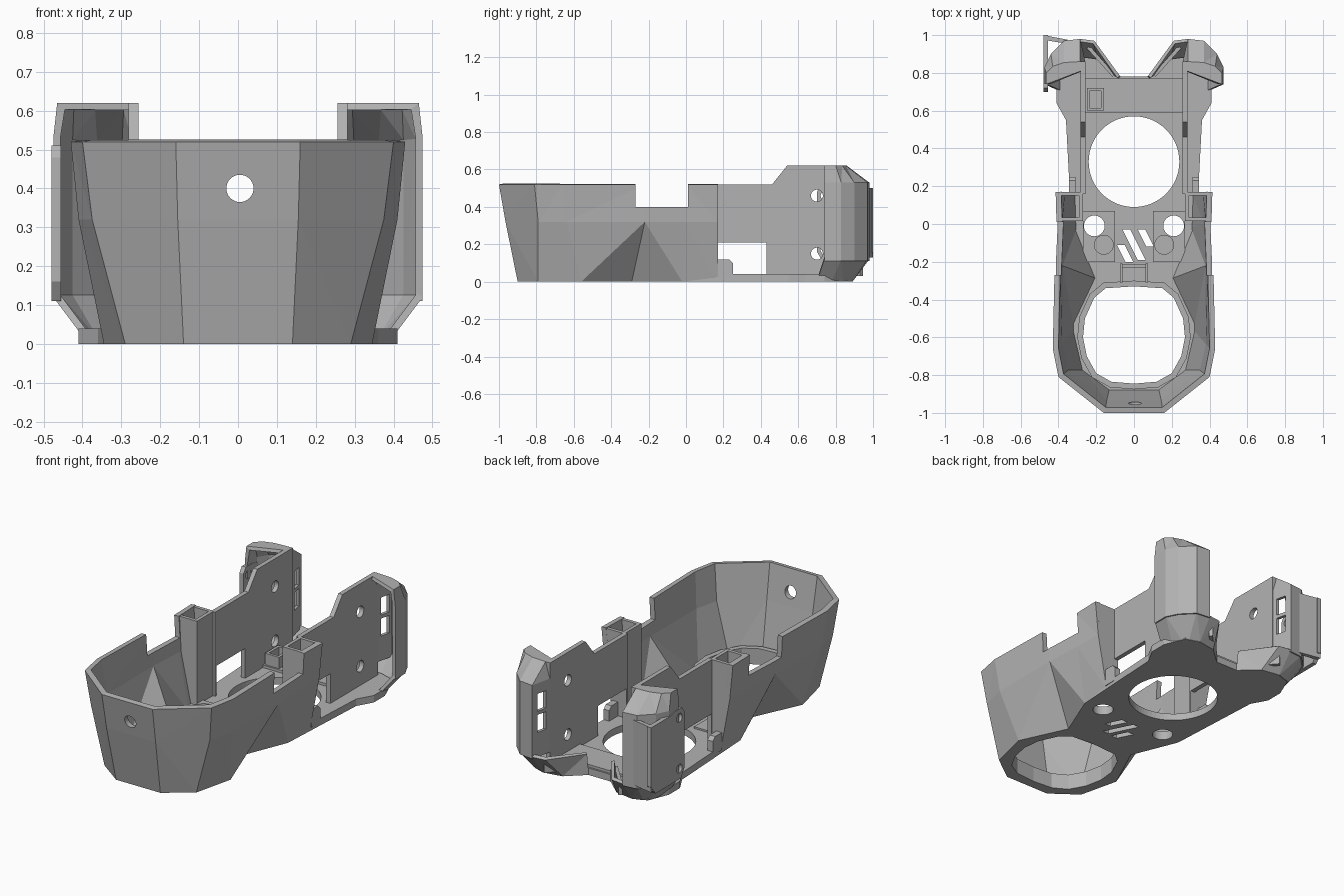
import bpy, bmesh, math
from mathutils import Vector

if "Cube" in bpy.data.objects:
    bpy.data.objects.remove(bpy.data.objects["Cube"])

grey = bpy.data.materials.new("plain grey")
grey.diffuse_color = (0.45, 0.45, 0.45, 1)
grey.use_nodes = True
grey.node_tree.nodes["Principled BSDF"].inputs["Base Color"].default_value = grey.diffuse_color
parts, cutters = [], []


def finish(name, bm, mirror=False, thick=0, offset=-1, cutter=False):
    me = bpy.data.meshes.new(name)
    bm.to_mesh(me)
    bm.free()
    ob = bpy.data.objects.new(name, me)
    bpy.context.collection.objects.link(ob)
    me.materials.append(grey)
    if mirror:
        m = ob.modifiers.new("mirror", 'MIRROR')
        m.use_clip = True
        m.merge_threshold = 0.001
    if thick:
        s = ob.modifiers.new("thickness", 'SOLIDIFY')
        s.thickness, s.offset, s.use_even_offset = thick, offset, True
    if cutter:
        ob.hide_render = True
        cutters.append(ob)
    else:
        parts.append(ob)
    return ob


def prism(name, pts, axis, lo, hi, **kw):
    """Extrude a 2D outline along x, y or z."""
    place = {'x': lambda p, d: (d, p[0], p[1]),
             'y': lambda p, d: (p[0], d, p[1]),
             'z': lambda p, d: (p[0], p[1], d)}[axis]
    bm = bmesh.new()
    a = [bm.verts.new(place(p, lo)) for p in pts]
    b = [bm.verts.new(place(p, hi)) for p in pts]
    bm.faces.new(a)
    bm.faces.new(b)
    for i in range(len(a)):
        j = (i + 1) % len(a)
        bm.faces.new((a[i], a[j], b[j], b[i]))
    bmesh.ops.recalc_face_normals(bm, faces=bm.faces[:])
    return finish(name, bm, **kw)


def rect(x0, x1, y0, y1):
    return [(x0, y0), (x1, y0), (x1, y1), (x0, y1)]


def circle(cx, cy, r, n=32):
    return [(cx + r * math.cos(2 * math.pi * i / n), cy + r * math.sin(2 * math.pi * i / n))
            for i in range(n)]


def loft(name, layers, closed=False, cap=False, **kw):
    """Skin between outlines given as (z, points), anticlockwise from above."""
    bm = bmesh.new()
    rows = [[bm.verts.new((x, y, z)) for x, y in pts] for z, pts in layers]
    n = len(rows[0])
    for a, b in zip(rows, rows[1:]):
        for i in range(n if closed else n - 1):
            j = (i + 1) % n
            bm.faces.new((a[i], a[j], b[j], b[i]))
    if cap:
        bm.faces.new(rows[-1])
    bmesh.ops.triangulate(bm, faces=bm.faces[:], quad_method='SHORT_EDGE')
    return finish(name, bm, **kw)


def cut(ob, *tools):
    for t in tools:
        m = ob.modifiers.new("cut", 'BOOLEAN')
        m.operation, m.solver, m.object = 'DIFFERENCE', 'EXACT', t


def cutter(pts, axis, lo, hi, mirror=False):
    return prism("cutter", pts, axis, lo, hi, mirror=mirror, cutter=True)


# Faceted front bucket
bucket = loft("front_bucket", [
    (0, [(0, -.9), (.14, -.9), (.29, -.79), (.345, -.56), (.22, -.29), (.33, -.02), (.335, .17)]),
    (.32, [(0, -.965), (.155, -.965), (.375, -.79), (.41, -.64), (.41, -.22), (.4, 0), (.395, .17)]),
    (.52, [(0, -1), (.16, -1), (.4, -.81), (.43, -.66), (.42, -.22), (.41, 0), (.415, .17)])],
    mirror=True, thick=.03)
cut(bucket, cutter(rect(-.27, .01, .4, .7), 'x', -.6, .6),
    cutter(circle(.005, .4, .035), 'y', -1.1, -.85))

# Floor plate with its openings
half = [(.14, -.9), (.29, -.79), (.345, -.56), (.22, -.29), (.33, -.02), (.34, .17), (.36, .55),
        (.41, .64), (.41, .74), (.36, .86), (.28, .885), (.17, .87), (.07, .78)]
floor = prism("floor_plate", half + [(-x, y) for x, y in reversed(half)], 'z', 0, .04)
hole = [(0, -.845), (.12, -.835), (.2, -.79), (.25, -.7), (.27, -.6), (.26, -.5),
        (.21, -.39), (.15, -.34), (0, -.33)]
hole += [(-x, y) for x, y in reversed(hole[1:-1])]
screw_holes = cutter(circle(.21, -.01, .055), 'z', -.1, .2, True)
recesses = cutter(circle(.16, -.11, .05), 'z', .035, .2, True)
vents = [cutter([(x, y), (x + .04, y), (x + .04 + l / 2, y - l), (x + l / 2, y - l)], 'z', -.1, .2)
         for x, y, l in ((-.09, -.11, .09), (-.06, -.03, .16), (.02, -.03, .09))]
cut(floor, cutter(hole, 'z', -.1, .2), cutter(circle(0, .33, .24, 64), 'z', -.1, .2),
    screw_holes, recesses, *vents)
lip = loft("front_opening_lip", [(0, hole), (.09, hole)], closed=True, thick=.03, offset=1)
pads = prism("screw_pads", rect(.1, .27, -.2, .07), 'z', .03, .05, mirror=True)
cut(pads, screw_holes, recesses)
prism("centre_ribs", rect(.06, .075, -.31, -.21), 'z', .03, .13, mirror=True)
prism("centre_bridge", rect(-.07, .07, -.23, -.215), 'z', .03, .09)
prism("rear_crossbar", rect(-.26, .26, .59, .77), 'z', .03, .055)
box = prism("rear_clip_box", rect(-.25, -.16, .6, .72), 'z', .03, .12)
cut(box, cutter(rect(-.235, -.175, .615, .705), 'z', .06, .3))

# Hollow columns at the rear corners of the bucket
taper = [(.27, .02), (.325, .02), (.385, .32), (.4, .52), (.27, .52)]
for y in (.015, .15):
    prism("column_end", taper, 'y', y, y + .02, mirror=True)
prism("column_inner_side", rect(.27, .29, .015, .17), 'z', .02, .52, mirror=True)

# Rear side walls with window and bolt holes
wall = prism("rear_side_wall", [(.16, .02), (.16, .52), (.46, .52), (.54, .62), (.86, .62),
                                (.86, .02)], 'x', .256, .282, mirror=True)
bolts = [cutter(circle(.7, z, .032), 'x', -.35, .35) for z in (.46, .15)]
cut(wall, cutter(rect(.172, .43, .04, .21), 'x', -.4, .4), *bolts)
prism("window_tab", [(.17, .02), (.25, .02), (.25, .1), (.23, .12), (.17, .12)],
      'x', .31, .345, mirror=True)

# Rear corner towers with chamfered feet
full = [(.475, .74), (.475, .83), (.44, .9), (.37, .97), (.285, .98), (.256, .85)]
tower = loft("rear_tower", [
    (.11, full), (.53, full),
    (.62, [(.465, .74), (.465, .8), (.43, .835), (.37, .855), (.285, .86), (.256, .82)])],
    cap=True, mirror=True, thick=.018)
slots = [cutter(rect(.885, .945, z, z + .1), 'x', .2, .31, True) for z in (.25, .37)]
cut(tower, *slots)
loft("tower_foot", [
    (0, [(.385, .7), (.385, .78), (.37, .84), (.34, .87), (.28, .89), (.17, .87), (.07, .78)]),
    (.12, [(.475, .74), (.475, .83), (.44, .9), (.37, .97), (.285, .98), (.21, .97), (.075, .785)])],
    mirror=True, thick=.018)
prism("foot_rib", [(.1, .79), (.115, .78), (.25, .93), (.235, .945)], 'z', .03, .1, mirror=True)

# Bracket on the left tower
ear = prism("left_bracket", [(.7, .16), (.73, .11), (.96, .11), (1, .16), (1, .5), (.82, .5),
                             (.78, .51), (.72, .51), (.7, .48)], 'x', -.48, -.455)
cut(ear, *[cutter(circle(.745, z, .025), 'x', -.6, -.4) for z in (.46, .17)])
prism("bracket_web", [(-.478, 1), (-.478, .975), (-.36, .955), (-.35, .975)], 'z', .13, .5)

# Bake the modifiers, then drop the cutters
bpy.context.view_layer.update()
deps = bpy.context.evaluated_depsgraph_get()
baked = [(ob, bpy.data.meshes.new_from_object(ob.evaluated_get(deps))) for ob in parts]
for ob, me in baked:
    ob.modifiers.clear()
    ob.data = me
for c in cutters:
    bpy.data.objects.remove(c)
